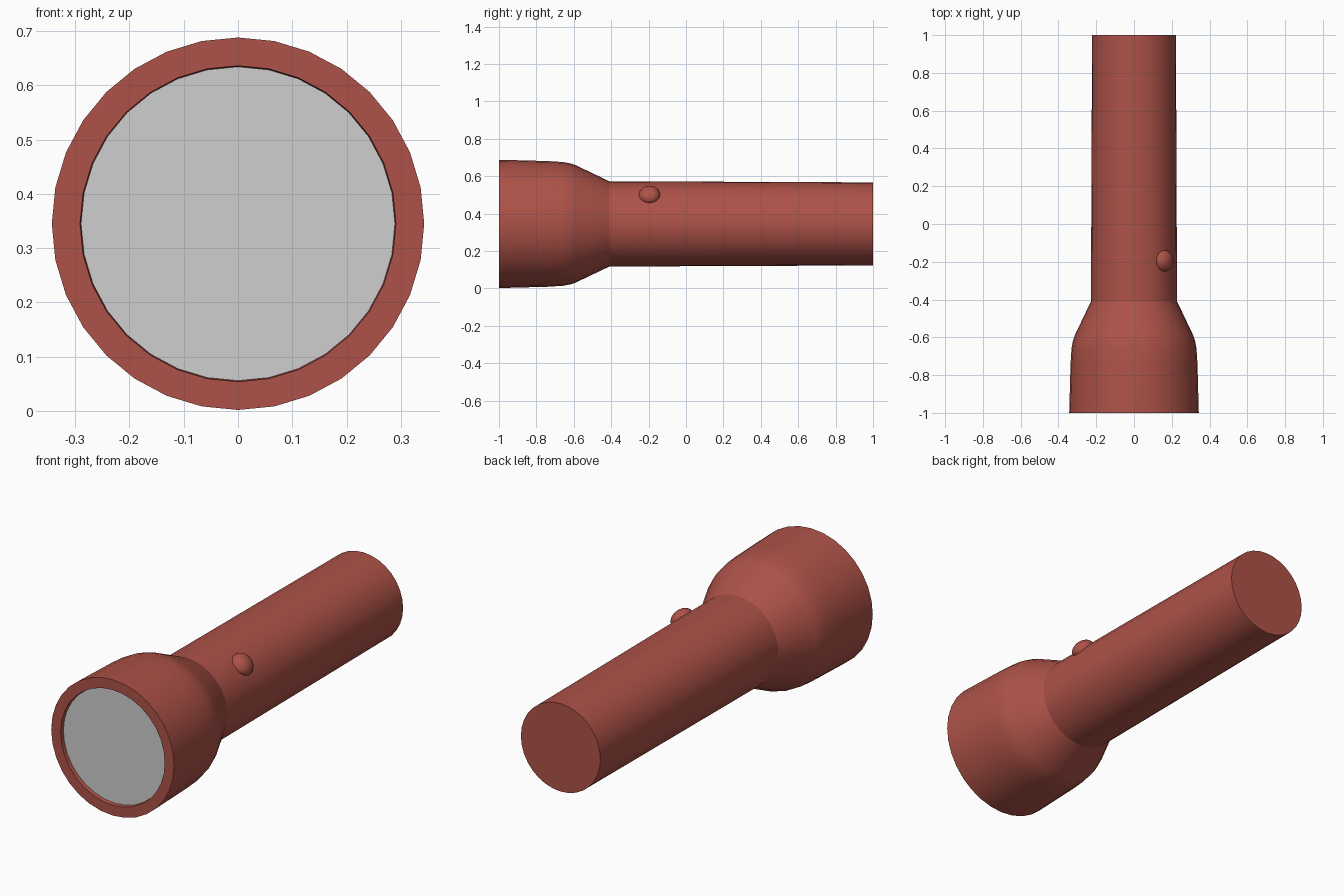
import bpy, bmesh, math
from mathutils import Matrix

default = bpy.data.objects.get("Cube")
if default:
    bpy.data.objects.remove(default, do_unlink=True)

SIDES = 32
AXIS_Z = 0.345


def material(name, rgb):
    mat = bpy.data.materials.new(name)
    mat.use_nodes = True
    mat.diffuse_color = (*rgb, 1)
    mat.node_tree.nodes["Principled BSDF"].inputs["Base Color"].default_value = (*rgb, 1)
    return mat


def finish(name, bm, mat):
    bmesh.ops.recalc_face_normals(bm, faces=bm.faces)
    mesh = bpy.data.meshes.new(name)
    bm.to_mesh(mesh)
    bm.free()
    mesh.materials.append(mat)
    obj = bpy.data.objects.new(name, mesh)
    bpy.context.collection.objects.link(obj)
    bpy.ops.object.select_all(action="DESELECT")
    obj.select_set(True)
    bpy.context.view_layer.objects.active = obj
    bpy.ops.object.shade_smooth_by_angle(angle=math.radians(35))
    return obj


def lathe(name, profile, mat):
    """Turn (y, radius) points around the long axis; radius 0 makes a tip."""
    bm = bmesh.new()
    verts = [bm.verts.new((0, y, AXIS_Z + r)) for y, r in profile]
    edges = [bm.edges.new(pair) for pair in zip(verts, verts[1:])]
    bmesh.ops.spin(bm, geom=verts + edges, cent=(0, 0, AXIS_Z), axis=(0, 1, 0),
                   angle=math.tau, steps=SIDES, use_merge=True)
    bmesh.ops.remove_doubles(bm, verts=bm.verts, dist=0.0005)
    return finish(name, bm, mat)


red = material("red_plastic", (0.42, 0.085, 0.065))
grey = material("lens_grey", (0.62, 0.62, 0.62))

# Handle with a flat closed end
lathe("handle", [(-0.41, 0.228), (1.0, 0.222), (1.0, 0)], red)

# Flared head with front rim and a shallow recess
lathe("head", [(-0.41, 0.228), (-0.59, 0.314), (-0.62, 0.324), (-0.66, 0.331),
               (-0.74, 0.336), (-1.0, 0.343), (-1.0, 0.291), (-0.97, 0.288)], red)

# Lens set inside the rim
lathe("lens", [(-0.98, 0.289), (-0.98, 0)], grey)

# Domed switch button on the upper left of the handle
bm = bmesh.new()
bmesh.ops.create_uvsphere(bm, u_segments=24, v_segments=12, radius=1)
place = (Matrix.Translation((0.16, -0.195, AXIS_Z + 0.155))
         @ Matrix.Rotation(math.radians(45), 4, "Y")
         @ Matrix.Diagonal((0.057, 0.057, 0.04, 1)))
bmesh.ops.transform(bm, matrix=place, verts=bm.verts)
finish("switch_button", bm, red)
